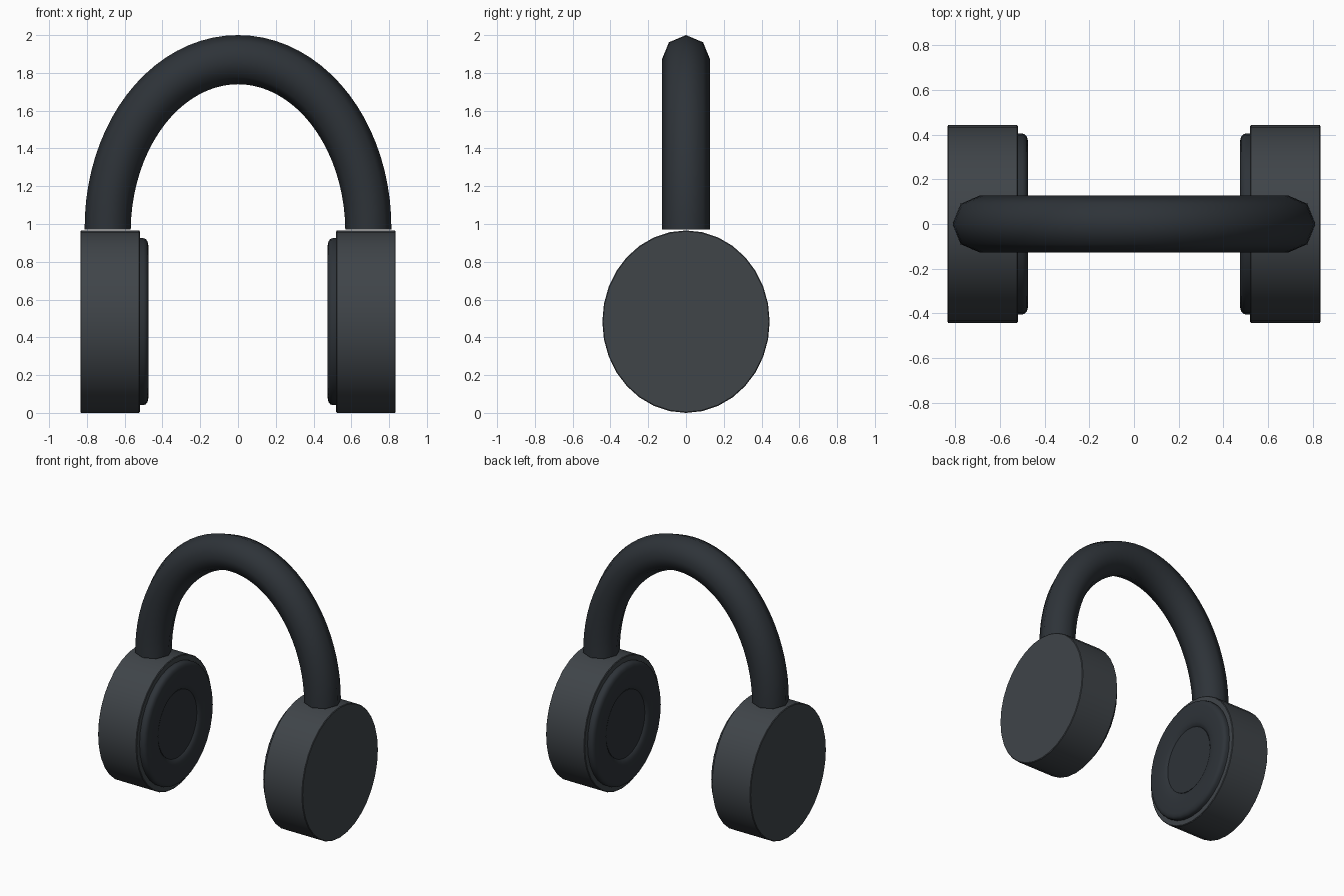
import bpy
import bmesh
from math import sin, cos, pi, hypot

if "Cube" in bpy.data.objects:
    bpy.data.objects.remove(bpy.data.objects["Cube"])

CUP_Z = 0.483
CUP_RY, CUP_RZ = 0.443, 0.483


def material(name, rgb):
    m = bpy.data.materials.new(name)
    m.diffuse_color = (*rgb, 1)
    m.use_nodes = True
    m.node_tree.nodes["Principled BSDF"].inputs["Base Color"].default_value = m.diffuse_color
    return m


shell_mat = material("shell_grey", (0.05, 0.058, 0.066))
soft_mat = material("soft_black", (0.027, 0.033, 0.04))


def make_object(name, bm, mat, angle):
    bmesh.ops.recalc_face_normals(bm, faces=bm.faces)
    me = bpy.data.meshes.new(name)
    bm.to_mesh(me)
    bm.free()
    ob = bpy.data.objects.new(name, me)
    bpy.context.collection.objects.link(ob)
    me.materials.append(mat)
    bpy.ops.object.select_all(action='DESELECT')
    bpy.context.view_layer.objects.active = ob
    ob.select_set(True)
    bpy.ops.object.shade_smooth_by_angle(angle=angle)
    return ob


def loft(rings, name, mat, angle=0.6):
    """Skin a list of closed rings and cap both ends."""
    bm = bmesh.new()
    loops = [[bm.verts.new(p) for p in ring] for ring in rings]
    n = len(loops[0])
    for a, b in zip(loops, loops[1:]):
        for i in range(n):
            j = (i + 1) % n
            bm.faces.new((a[i], a[j], b[j], b[i]))
    bm.faces.new(loops[0])
    bm.faces.new(loops[-1])
    return make_object(name, bm, mat, angle)


def lathe_x(profile, side, name, mat, n=32):
    """Elliptical lathe about x; profile holds (x, fraction of cup radius)."""
    rings = [[(side * x,
               CUP_RY * r * cos(2 * pi * i / n),
               CUP_Z + CUP_RZ * r * sin(2 * pi * i / n)) for i in range(n)]
             for x, r in profile]
    return loft(rings, name, mat)


# Headband: octagonal tube along a half ellipse
rings = []
A, B, BASE, STEPS = 0.69, 0.90, 0.97, 40
for k in range(STEPS + 1):
    t = pi * k / STEPS
    nx, nz = B * cos(t), A * sin(t)
    length = hypot(nx, nz)
    nx, nz = nx / length, nz / length
    r = 0.122 + 0.008 * sin(t)
    rings.append([(A * cos(t) + nx * r * cos(a),
                   0.128 * sin(a),
                   BASE + B * sin(t) + nz * r * cos(a))
                  for a in (i * pi / 4 for i in range(8))])
loft(rings, "headband", soft_mat, 0.9)

# Ear cups with their cushions and speaker discs
cup = [(0.52, 0.99), (0.524, 1.0), (0.831, 1.0), (0.835, 0.99)]
cushion = [(0.53, 0.915), (0.50, 0.915), (0.488, 0.905), (0.479, 0.88),
           (0.475, 0.84), (0.475, 0.66), (0.479, 0.58), (0.487, 0.53),
           (0.50, 0.505), (0.53, 0.50)]
disc = [(0.53, 0.51), (0.494, 0.51)]
for side, label in ((-1, "left"), (1, "right")):
    lathe_x(cup, side, label + "_ear_cup", shell_mat)
    pad = lathe_x(cushion, side, label + "_ear_cushion", soft_mat)
    lathe_x(disc, side, label + "_speaker_disc", soft_mat)
    # Open the hidden caps so the cushion is a ring
    bm = bmesh.new()
    bm.from_mesh(pad.data)
    bmesh.ops.delete(bm, geom=[f for f in bm.faces if len(f.verts) > 4], context='FACES')
    bmesh.ops.recalc_face_normals(bm, faces=bm.faces)
    # Outward side of the pad faces the listener's head
    front = min(bm.faces, key=lambda f: abs(f.calc_center_median().x))
    if front.normal.x * side > 0:
        bmesh.ops.reverse_faces(bm, faces=bm.faces)
    bm.to_mesh(pad.data)
    bm.free()
